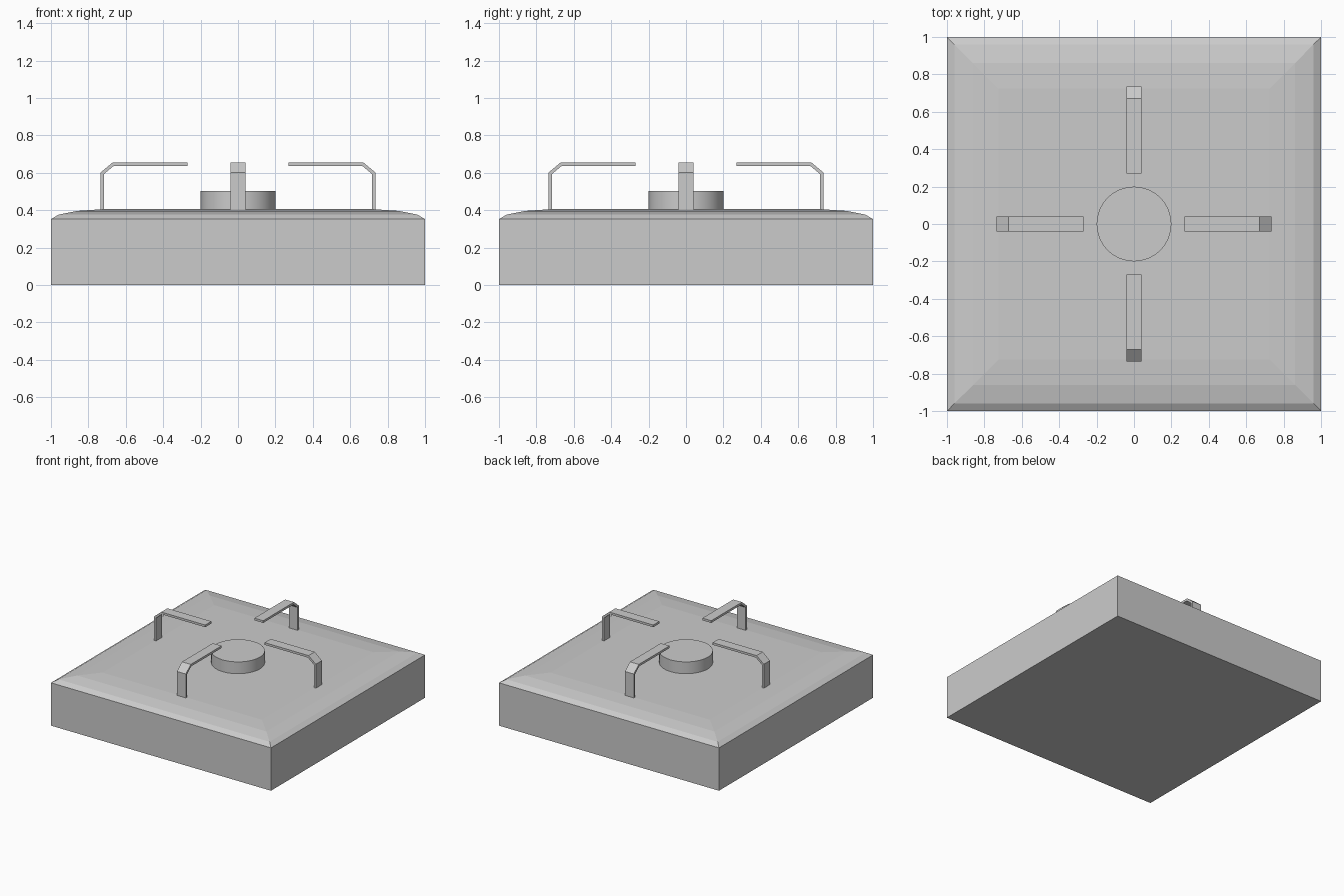
import bpy, bmesh, math
from mathutils import Matrix

if "Cube" in bpy.data.objects:
    bpy.data.objects.remove(bpy.data.objects["Cube"])


def make_object(name, bm):
    bmesh.ops.recalc_face_normals(bm, faces=bm.faces)
    mesh = bpy.data.meshes.new(name)
    bm.to_mesh(mesh)
    bm.free()
    obj = bpy.data.objects.new(name, mesh)
    bpy.context.collection.objects.link(obj)
    return obj


# Square body with a softly domed top: stacked square rings (half width, height)
bm = bmesh.new()
rings = []
for h, z in [(1, 0), (1, 0.352), (0.96, 0.376), (0.86, 0.396), (0.725, 0.405)]:
    rings.append([bm.verts.new((sx * h, sy * h, z))
                  for sx, sy in ((-1, -1), (1, -1), (1, 1), (-1, 1))])
for low, high in zip(rings, rings[1:]):
    for i in range(4):
        j = (i + 1) % 4
        bm.faces.new((low[i], low[j], high[j], high[i]))
bm.faces.new(rings[0][::-1])
bm.faces.new(rings[-1])
make_object("stove_body", bm)

# Round burner in the centre
bm = bmesh.new()
bmesh.ops.create_cone(bm, cap_ends=True, segments=32, radius1=0.2, radius2=0.2,
                      depth=0.1, matrix=Matrix.Translation((0, 0, 0.452)))
burner = make_object("burner", bm)
for p in burner.data.polygons:
    p.use_smooth = len(p.vertices) == 4
for e in burner.data.edges:
    a, b = (burner.data.vertices[v].co.z for v in e.vertices)
    e.use_edge_sharp = abs(a - b) < 0.01

# Four bent pan supports, one profile extruded and turned around the burner
PROFILE = [(0.735, 0.4), (0.735, 0.601), (0.67, 0.655), (0.27, 0.655),
           (0.27, 0.637), (0.664, 0.637), (0.717, 0.593), (0.717, 0.4)]
for n in range(4):
    bm = bmesh.new()
    face = bm.faces.new([bm.verts.new((x, -0.04, z)) for x, z in PROFILE])
    ext = bmesh.ops.extrude_face_region(bm, geom=[face], use_keep_orig=True)
    moved = [g for g in ext["geom"] if isinstance(g, bmesh.types.BMVert)]
    bmesh.ops.translate(bm, verts=moved, vec=(0, 0.08, 0))
    bm.transform(Matrix.Rotation(n * math.pi / 2, 4, 'Z'))
    make_object(f"pan_support_{n + 1}", bm)
